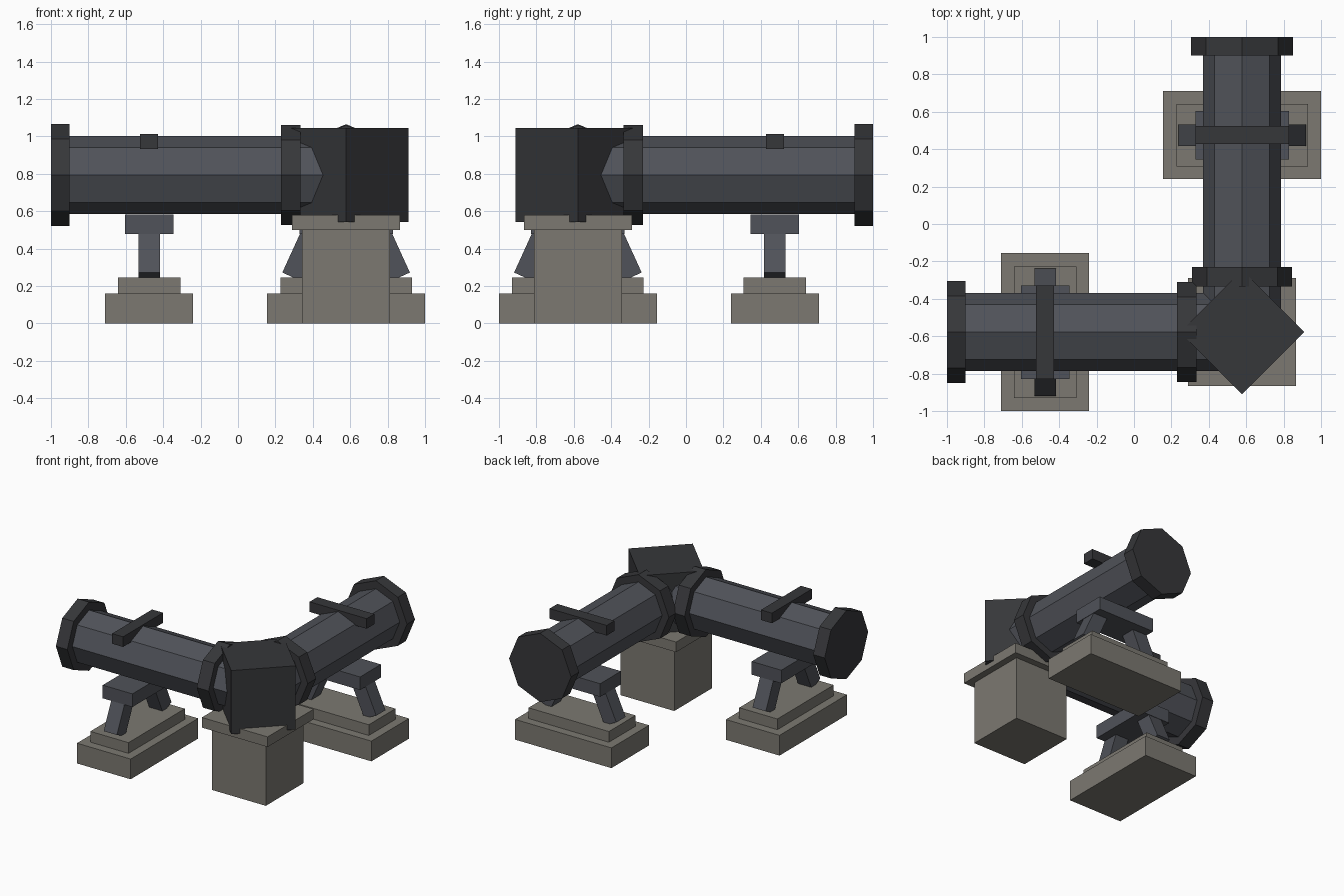
import bpy, bmesh
from math import radians, sin, cos, pi
from mathutils import Matrix, Vector

if "Cube" in bpy.data.objects:
    bpy.data.objects.remove(bpy.data.objects["Cube"])


def material(name, rgb):
    m = bpy.data.materials.new(name)
    m.diffuse_color = (*rgb, 1)
    m.use_nodes = True
    m.node_tree.nodes["Principled BSDF"].inputs["Base Color"].default_value = m.diffuse_color
    return m


STEEL = material("steel", (0.08, 0.085, 0.10))
DARK = material("dark_iron", (0.037, 0.038, 0.042))
STONE = material("stone", (0.20, 0.19, 0.165))

C = 0.578      # elbow centre is (C, -C)
ZC = 0.793     # pipe axis height


def finish(name, bm, mat, matrix):
    mesh = bpy.data.meshes.new(name)
    bmesh.ops.recalc_face_normals(bm, faces=bm.faces)
    bm.to_mesh(mesh)
    bm.free()
    mesh.materials.append(mat)
    ob = bpy.data.objects.new(name, mesh)
    ob.matrix_world = matrix
    bpy.context.collection.objects.link(ob)
    return ob


def box(name, size, centre, mat, matrix, tilt=0):
    bm = bmesh.new()
    local = (Matrix.Translation(centre) @ Matrix.Rotation(tilt, 4, 'X')
             @ Matrix.Diagonal((*size, 1)))
    bmesh.ops.create_cube(bm, size=1, matrix=local)
    return finish(name, bm, mat, matrix)


def slab(name, sx, sy, z0, z1, x, mat, matrix):
    return box(name, (sx, sy, z1 - z0), (x, 0, (z0 + z1) / 2), mat, matrix)


def octagon(name, radius, x0, x1, mat, matrix):
    bm = bmesh.new()
    local = Matrix.Translation(((x0 + x1) / 2, 0, ZC)) @ Matrix.Rotation(pi / 2, 4, 'Y')
    bmesh.ops.create_cone(bm, cap_ends=True, segments=8, radius1=radius,
                          radius2=radius, depth=x1 - x0, matrix=local)
    return finish(name, bm, mat, matrix)


elbow = Matrix.Translation((C, -C, 0))

# Two identical pipe arms leaving the elbow, local x pointing outward
for side, angle in (("left", 180), ("back", 90)):
    M = elbow @ Matrix.Rotation(radians(angle), 4, 'Z')
    octagon(side + "_pipe", 0.209, 0, 1.575, STEEL, M)
    octagon(side + "_end_flange", 0.272, 1.478, 1.578, DARK, M)
    octagon(side + "_inner_flange", 0.267, 0.244, 0.348, DARK, M)

    # Stepped footing, saddle and strap
    s = 1.053
    slab(side + "_footing", 0.47, 0.844, 0, 0.16, s, STONE, M)
    slab(side + "_footing_step", 0.334, 0.704, 0.16, 0.245, s, STONE, M)
    slab(side + "_saddle", 0.26, 0.5, 0.478, 0.582, s, STEEL, M)
    slab(side + "_strap", 0.096, 0.5, 0.932, 1.012, s, DARK, M)

    # Splayed legs, placed from their lower outer corner
    t, w, h = radians(24.5), 0.115, 0.30
    for sign, tag in ((1, "a"), (-1, "b")):
        y = 0.341 - w / 2 * cos(t) - h / 2 * sin(t)
        z = 0.272 - w / 2 * sin(t) + h / 2 * cos(t)
        box(f"{side}_leg_{tag}", (0.116, w, h), (s, sign * y, z), STEEL, M, sign * t)

# Corner pedestal and the diagonal junction box
slab("pedestal", 0.47, 0.47, 0, 0.5, 0, STONE, elbow)
slab("pedestal_cap", 0.576, 0.576, 0.5, 0.58, 0, STONE, elbow)
slab("junction_box", 0.47, 0.47, 0.541, 1.045, 0, DARK,
     elbow @ Matrix.Rotation(pi / 4, 4, 'Z'))
